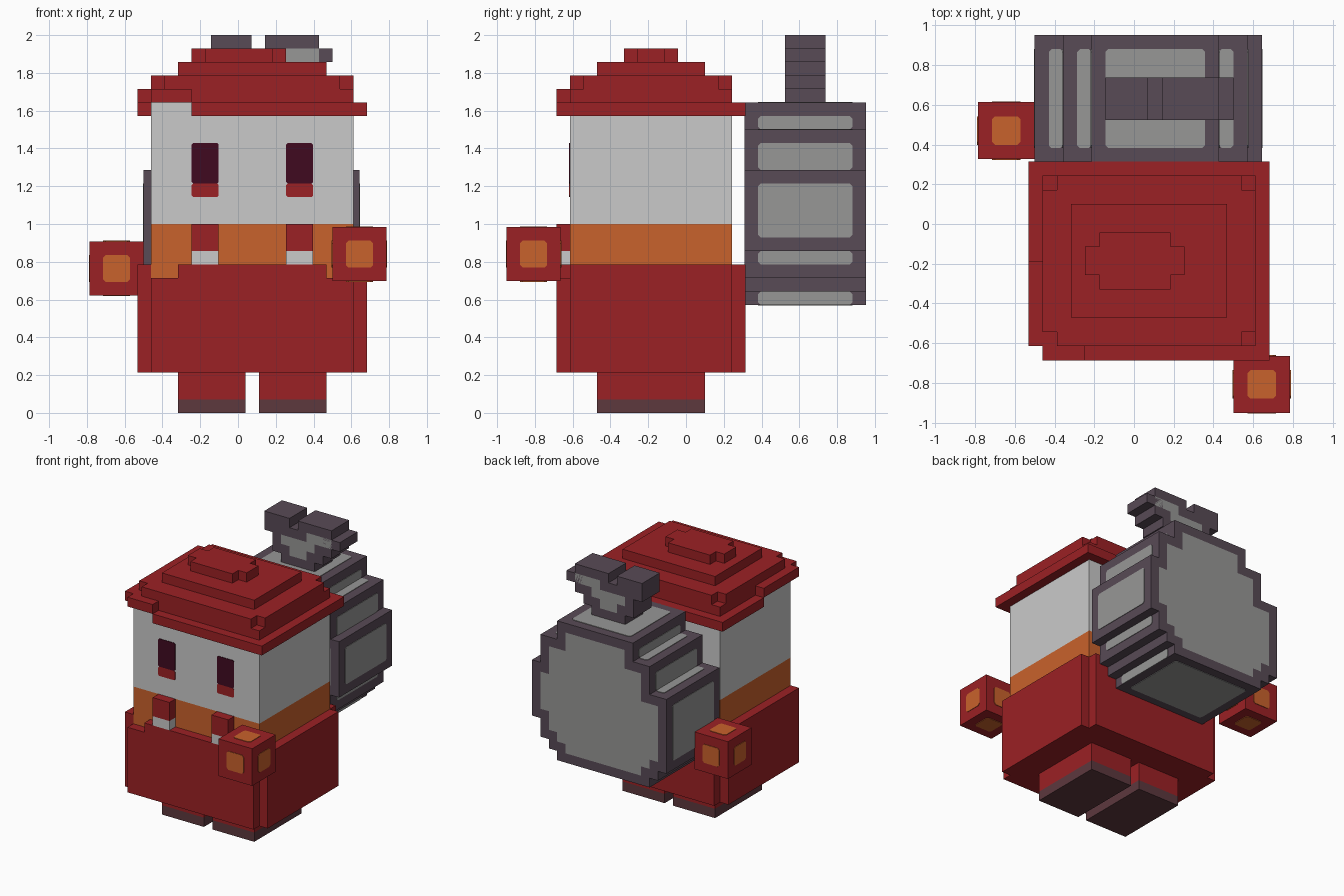
import bpy, bmesh

if "Cube" in bpy.data.objects:
    bpy.data.objects.remove(bpy.data.objects["Cube"])

U = 1 / 14          # block size
CX = 0.0757         # centre line of the body

COLORS = {
    "red": (0.33, 0.015, 0.018), "white": (0.59, 0.59, 0.59),
    "orange": (0.584, 0.122, 0.025), "eye_dark": (0.051, 0.003, 0.0144),
    "sole_brown": (0.109, 0.04, 0.048), "sack_dark": (0.098, 0.069, 0.093),
    "sack_light": (0.31, 0.31, 0.305)}
MATS = {}
for n, c in COLORS.items():
    MATS[n] = bpy.data.materials.new(n)
    MATS[n].diffuse_color = (*c, 1)
NAMES = list(COLORS)


def gx(i): return 0.04 + U * i       # body grid, x
def gy(i): return 0.1 + U * i        # body grid, y
def sx(i): return -0.5 + U * i       # sack grid, x


def prism(bm, pts, axis, lo, hi, mat):
    """Extrude a 2D outline along an axis; returns the two caps."""
    def place(a, b, t):
        return [(t, a, b), (a, t, b), (a, b, t)][axis]
    ends = [[bm.verts.new(place(a, b, t)) for a, b in pts] for t in (lo, hi)]
    caps = [bm.faces.new(e) for e in ends]
    sides = [bm.faces.new((ends[0][k - 1], ends[0][k], ends[1][k], ends[1][k - 1]))
             for k in range(len(pts))]
    for f in caps + sides:
        f.material_index = NAMES.index(mat)
    bmesh.ops.recalc_face_normals(bm, faces=caps + sides)
    return caps


def box(bm, x, y, z, mat):
    prism(bm, [(x[0], y[0]), (x[1], y[0]), (x[1], y[1]), (x[0], y[1])], 2, z[0], z[1], mat)


def plate(bm, axis, pos, sign, a, b, mat, c=0.014):
    """Thin painted panel with clipped corners."""
    (a0, a1), (b0, b1) = a, b
    pts = [(a0 + c, b0), (a1 - c, b0), (a1, b0 + c), (a1, b1 - c),
           (a1 - c, b1), (a0 + c, b1), (a0, b1 - c), (a0, b0 + c)]
    prism(bm, pts, axis, *sorted((pos, pos + sign * 0.004)), mat)


def finish(name, bm):
    me = bpy.data.meshes.new(name)
    bm.to_mesh(me)
    bm.free()
    for n in NAMES:
        me.materials.append(MATS[n])
    bpy.context.collection.objects.link(bpy.data.objects.new(name, me))


def plus(i0, i1, j0, j1, n=1):
    """Rectangle on the body grid with square corners cut out."""
    p = [(i0 + n, j0), (i1 - n, j0), (i1 - n, j0 + n), (i1, j0 + n),
         (i1, j1 - n), (i1 - n, j1 - n), (i1 - n, j1), (i0 + n, j1),
         (i0 + n, j1 - n), (i0, j1 - n), (i0, j0 + n), (i0 + n, j0 + n)]
    return [(gx(i), gy(j)) for i, j in p]


def gbox(bm, i, j, k, mat):
    box(bm, [gx(v) for v in i], [gy(v) for v in j], [U * v for v in k], mat)


# legs with soles
for name, i in (("left_leg", (-5, 0)), ("right_leg", (1, 6))):
    bm = bmesh.new()
    gbox(bm, i, (-8, 0), (0, 1), "sole_brown")
    gbox(bm, i, (-8, 0), (1, 3), "red")
    finish(name, bm)

# coat with raised rim around the head
bm = bmesh.new()
prism(bm, plus(-8, 9, -11, 3), 2, 3 * U, 10 * U, "red")
gbox(bm, (-8, -7), (-10, 2), (10, 11), "red")
gbox(bm, (8, 9), (-10, 2), (10, 11), "red")
gbox(bm, (-7, 8), (2, 3), (10, 11), "red")
gbox(bm, (-5, 6), (-11, -10), (10, 11), "red")
finish("coat", bm)

# head: orange lower band, white above
bm = bmesh.new()
gbox(bm, (-7, 8), (-10, 2), (10, 14), "orange")
gbox(bm, (-7, 8), (-10, 2), (14, 23), "white")
finish("head", bm)

# eyes and the tabs below them
for side, i in (("left", (-4, -2)), ("right", (3, 5))):
    bm = bmesh.new()
    xr = (gx(i[0]), gx(i[1]))
    plate(bm, 1, gy(-10), -1, xr, (17 * U, 20 * U), "eye_dark", 0.008)
    plate(bm, 1, gy(-10), -1, xr, (16 * U, 17 * U), "red", 0.008)
    finish(side + "_eye", bm)
    bm = bmesh.new()
    gbox(bm, i, (-11, -10), (11, 12), "white")
    gbox(bm, i, (-11, -10), (12, 14), "red")
    finish(side + "_tab", bm)

# hat brim, lifted at the front left corner
bm = bmesh.new()
gbox(bm, (-4, 8), (-11, -10), (22, 23), "red")
gbox(bm, (8, 9), (-11, 3), (22, 23), "red")
gbox(bm, (-7, 8), (2, 3), (22, 23), "red")
gbox(bm, (-8, -7), (-4, 3), (22, 23), "red")
gbox(bm, (-7, -4), (-11, -10), (23, 24), "red")
gbox(bm, (-8, -7), (-10, -4), (23, 24), "red")
finish("hat_brim", bm)

# stepped hat crown
bm = bmesh.new()
gbox(bm, (-7, 8), (-10, 2), (23, 24), "red")
prism(bm, plus(-7, 8, -10, 2), 2, 24 * U, 25 * U, "red")
gbox(bm, (-5, 6), (-8, 0), (25, 26), "red")
prism(bm, plus(-4, 3, -6, -2), 2, 26 * U, 27 * U, "red")
finish("hat_crown", bm)

# hands: cubes with an orange patch on every side
for name, c in (("left_hand", (-0.643, 0.47, 0.765)), ("right_hand", (0.643, -0.807, 0.84))):
    bm = bmesh.new()
    h, p = 2 * U, U
    box(bm, *[(v - h, v + h) for v in c], "red")
    for ax in range(3):
        a, b = [(v - p, v + p) for k, v in enumerate(c) if k != ax]
        for s in (-1, 1):
            plate(bm, ax, c[ax] + s * h, s, a, b, "orange")
    finish(name, bm)


def sack_part(bm, outline, y0, y1):
    """Stepped slab with dark edges and light front and back."""
    caps = prism(bm, [(sx(i), U * k) for i, k in outline], 1, y0, y1, "sack_dark")
    for f in caps:
        bmesh.ops.inset_individual(bm, faces=[f], thickness=U, use_even_offset=True)
        f.material_index = NAMES.index("sack_light")


# sack
Y0, Y1 = 0.31, 0.952
bm = bmesh.new()
sack_part(bm, [(2, 8), (13, 8), (13, 9), (14, 9), (14, 10), (15, 10), (15, 12), (16, 12),
               (16, 18), (15, 18), (15, 21), (13, 21), (13, 23), (4, 23), (4, 21), (2, 21),
               (2, 18), (0, 18), (0, 10), (1, 10), (1, 9), (2, 9)], Y0, Y1)
yr = (Y0 + U, Y1 - U)
# light panels on the sides: column, direction, bottom, top
for i, s, k0, k1 in ((16, 1, 13, 17), (15, 1, 18, 20), (15, 1, 11, 12), (13, 1, 21, 22),
                     (13, 1, 8, 9), (0, -1, 11, 17), (2, -1, 18, 20), (4, -1, 21, 22)):
    plate(bm, 0, sx(i), s, yr, (U * k0, U * k1), "sack_light")
# light panels on top and bottom: level, direction, left, right
for k, s, i0, i1 in ((23, 1, 5, 12), (21, 1, 3, 4), (21, 1, 13, 14), (18, 1, 1, 2), (8, -1, 3, 12)):
    plate(bm, 2, U * k, s, (sx(i0), sx(i1)), yr, "sack_light")
finish("sack", bm)

# tied sack neck, flaring upwards with a split top
bm = bmesh.new()
sack_part(bm, [(7, 23), (11, 23), (11, 24), (12, 24), (12, 25), (13, 25), (13, 26), (14, 26),
               (14, 27), (13, 27), (13, 28), (9, 28), (9, 27), (8, 27), (8, 28), (5, 28),
               (5, 26), (6, 26), (6, 24), (7, 24)], 0.523, 0.738)
finish("sack_neck", bm)

for m in bpy.data.materials:
    if m.users and not m.is_grease_pencil:
        m.use_nodes = True
        m.node_tree.nodes["Principled BSDF"].inputs["Base Color"].default_value = m.diffuse_color
